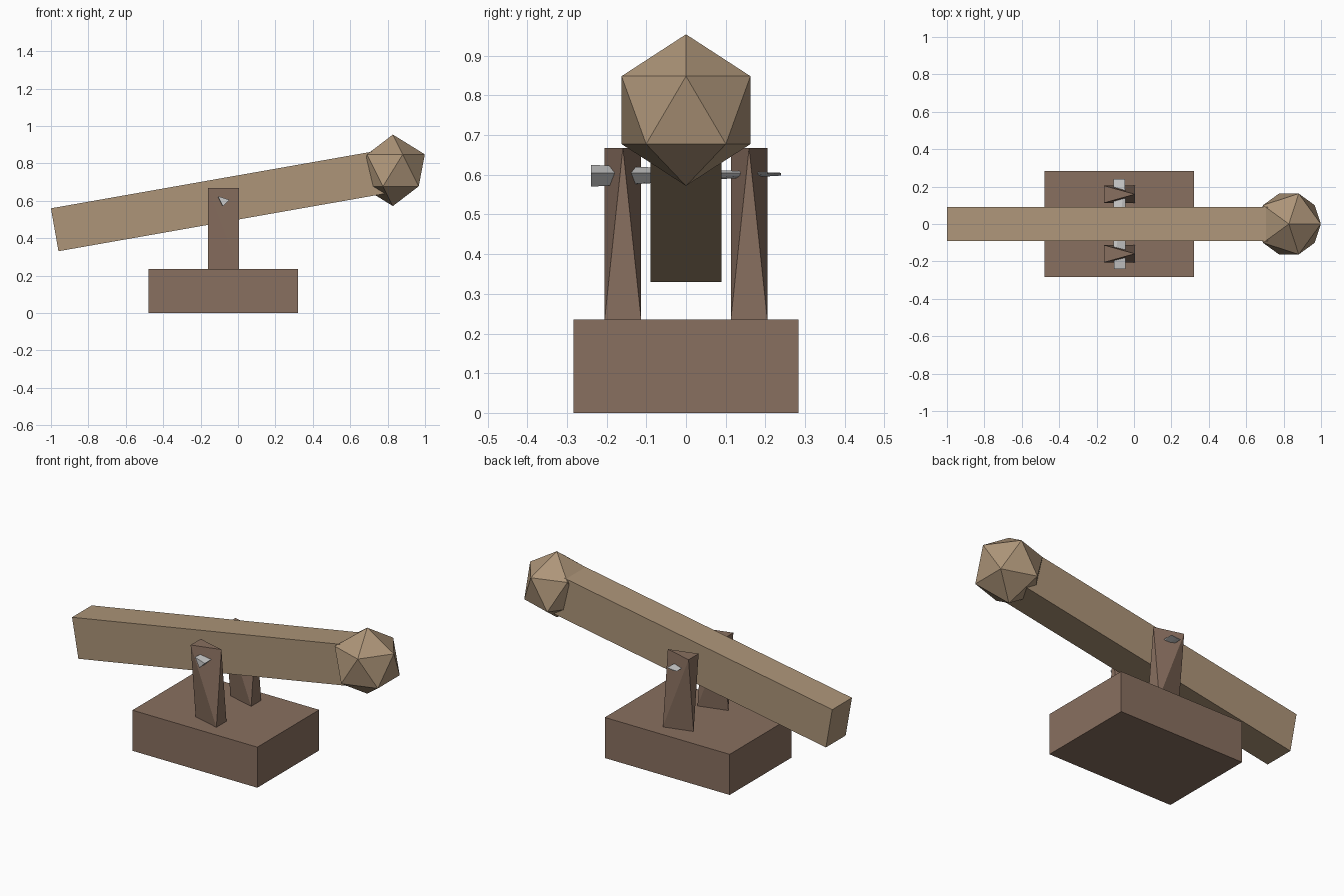
import bpy, bmesh
from math import radians
from mathutils import Matrix

if "Cube" in bpy.data.objects:
    bpy.data.objects.remove(bpy.data.objects["Cube"])


def material(name, rgb):
    m = bpy.data.materials.new(name)
    m.diffuse_color = (*rgb, 1)
    m.use_nodes = True
    m.node_tree.nodes["Principled BSDF"].inputs["Base Color"].default_value = m.diffuse_color
    return m


dark_wood = material("dark_wood", (0.25, 0.16, 0.115))
light_wood = material("light_wood", (0.42, 0.30, 0.19))


def add_object(name, bm, mat=None):
    bmesh.ops.recalc_face_normals(bm, faces=bm.faces)
    me = bpy.data.meshes.new(name)
    bm.to_mesh(me)
    bm.free()
    ob = bpy.data.objects.new(name, me)
    bpy.context.collection.objects.link(ob)
    if mat:
        me.materials.append(mat)
    return ob


def box(name, center, size, mat, tilt=0):
    bm = bmesh.new()
    mx = (Matrix.Translation(center) @ Matrix.Rotation(radians(tilt), 4, 'Y')
          @ Matrix.Diagonal((*size, 1)))
    bmesh.ops.create_cube(bm, size=1, matrix=mx)
    return add_object(name, bm, mat)


def hull(name, points, mat=None):
    bm = bmesh.new()
    for p in points:
        bm.verts.new(p)
    bmesh.ops.convex_hull(bm, input=bm.verts)
    return add_object(name, bm, mat)


# Base block and tilted beam
box("base", (-0.078, 0, 0.1175), (0.80, 0.566, 0.235), dark_wood)
box("beam", (-0.1075, 0, 0.599), (1.772, 0.18, 0.233), light_wood, tilt=-10)

# Faceted knob at the raised end
bm = bmesh.new()
bmesh.ops.create_icosphere(bm, subdivisions=1, radius=0.191,
                           matrix=Matrix.Translation((0.828, 0, 0.763)))
add_object("knob", bm, light_wood)

# Twisted three-sided posts: the top and bottom triangles point opposite ways
for name, y in (("front_post", -0.159), ("back_post", 0.159)):
    w, x0, x1, z0, z1 = 0.046, -0.16, 0.005, 0.235, 0.668
    hull(name, [(x0, y - w, z1), (x0, y + w, z1), (x1, y, z1),
                (x1, y - w, z0), (x1, y + w, z0), (x0, y, z0)], dark_wood)

# Axle pin: a triangular front end that flattens towards the back
hull("axle_pin", [(-0.108, -0.24, 0.625), (-0.045, -0.24, 0.605), (-0.08, -0.24, 0.57),
                  (-0.11, 0.24, 0.601), (-0.047, 0.24, 0.605), (-0.08, 0.24, 0.598)])
